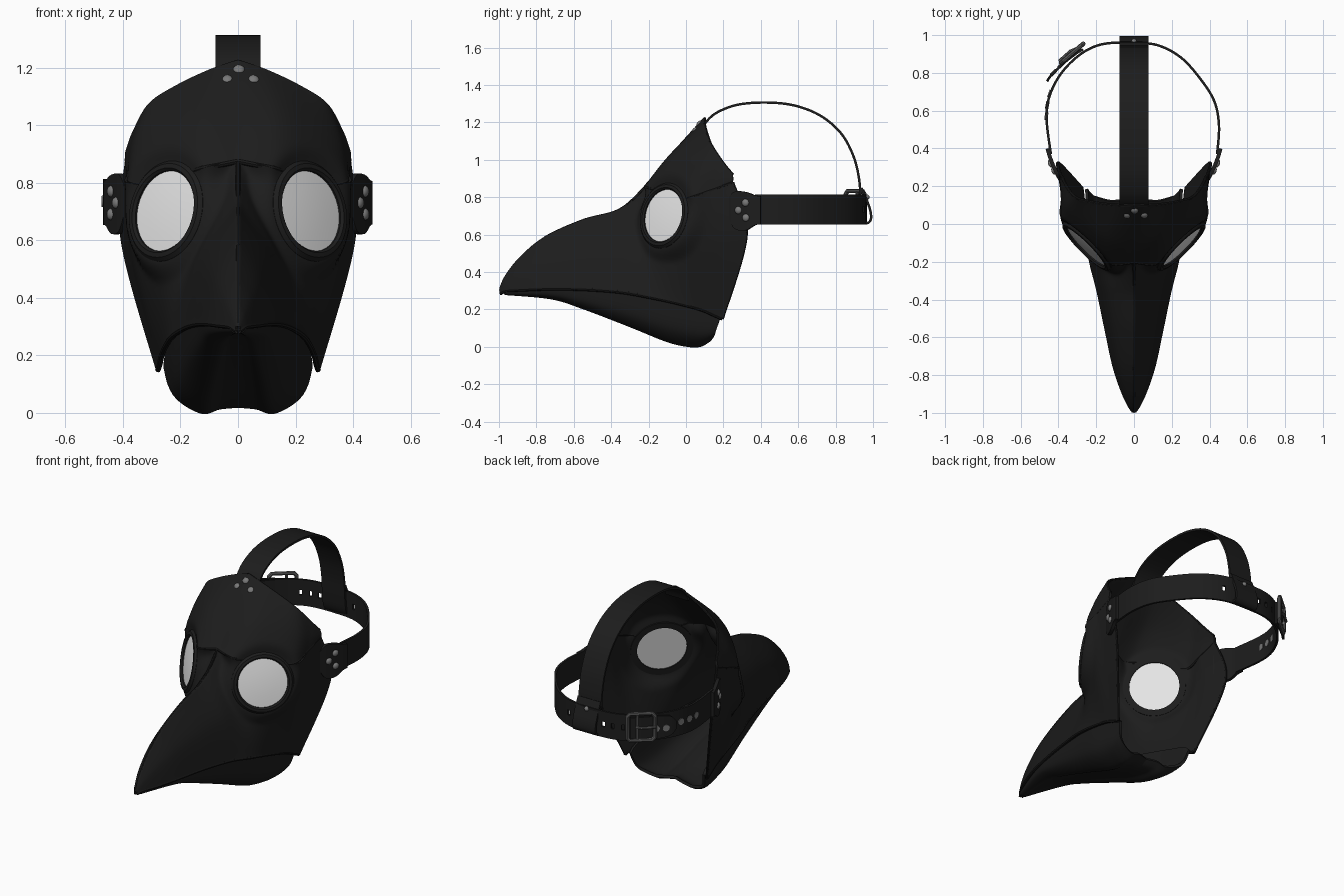
import bpy, bmesh, math
from mathutils import Vector as V

if "Cube" in bpy.data.objects:
    bpy.data.objects.remove(bpy.data.objects["Cube"])


def material(name, g):
    m = bpy.data.materials.new(name)
    m.diffuse_color = (g, g, g, 1)
    m.use_nodes = True
    m.node_tree.nodes["Principled BSDF"].inputs["Base Color"].default_value = m.diffuse_color
    return m


LEATHER = material("black_leather", 0.012)
TRIM = material("dark_trim", 0.010)
GLASS = material("pale_glass", 0.80)
RIVET = material("grey_metal", 0.19)
STEEL = material("dark_steel", 0.10)

EYE, EYE_N = V((0.245, -0.112, 0.70)), V((0.69, -0.69, 0.18)).normalized()


def spline(pts, t):
    """Smooth curve through points, t in 0..1."""
    n = len(pts) - 1
    i = min(int(t * n), n - 1)
    u = t * n - i
    a, b, c, d = (pts[min(max(k, 0), n)] for k in (i - 1, i, i + 1, i + 2))
    return (b * 2 + (c - a) * u + (a * 2 - b * 5 + c * 4 - d) * u * u
            + (b * 3 - a - c * 3 + d) * u ** 3) * 0.5


def samples(pts, n):
    return [spline(pts, k / n) for k in range(n + 1)]


def eye_radius(p):
    d = p - EYE
    h = d.dot(EYE_N)
    return (d - EYE_N * h).length, h


def flatten_eye(p):
    """Ease the shell onto the plane of the lens."""
    p = p.copy()
    if p.x <= 0.002:
        p.x = 0
        return p
    r, h = eye_radius(p)
    if r < 0.25 and abs(h) < 0.14:
        s = min(max((0.25 - r) / 0.08, 0), 1)
        p -= EYE_N * h * s * s * (3 - 2 * s)
    return p


def finish(name, bm, mat, mirror=False, thick=0):
    me = bpy.data.meshes.new(name)
    bm.to_mesh(me)
    bm.free()
    ob = bpy.data.objects.new(name, me)
    bpy.context.collection.objects.link(ob)
    me.materials.append(mat)
    if mirror:
        ob.modifiers.new("mirror", 'MIRROR').merge_threshold = 0.002
    if thick:
        s = ob.modifiers.new("solid", 'SOLIDIFY')
        s.thickness, s.offset = thick, 0
    return ob


def grid(rows):
    bm = bmesh.new()
    vs = [[bm.verts.new(p) for p in r] for r in rows]
    for a, b in zip(vs, vs[1:]):
        for j in range(len(a) - 1):
            bm.faces.new((a[j], b[j], b[j + 1], a[j + 1]))
    return bm


def loft(name, cols, nu, nv, eye_hole=False):
    rows = []
    for k in range(nu + 1):
        col = [spline([c[j] for c in cols], k / nu) for j in range(len(cols[0]))]
        rows.append([flatten_eye(p) if eye_hole else p for p in samples(col, nv)])
    bm = grid(rows)
    if eye_hole:
        gone = []
        for f in bm.faces:
            r, h = eye_radius(f.calc_center_median())
            if r < 0.157 and abs(h) < 0.1:
                gone.append(f)
        bmesh.ops.delete(bm, geom=gone, context='FACES')
    bmesh.ops.remove_doubles(bm, verts=bm.verts, dist=0.0005)
    return finish(name, bm, LEATHER, True, 0.016)


def lathe(name, profile, pos, normal, mat, mirror=False, n=24):
    q = V(normal).to_track_quat('Z', 'Y')
    rows = [[V(pos) + q @ V((r * math.cos(a), r * math.sin(a), h)) for r, h in profile]
            for a in (2 * math.pi * k / n for k in range(n + 1))]
    bm = grid(rows)
    bmesh.ops.remove_doubles(bm, verts=bm.verts, dist=0.0002)
    bmesh.ops.recalc_face_normals(bm, faces=bm.faces)
    return finish(name, bm, mat, mirror)


def ribbon(name, path, axis, mirror=False, n=60, thick=0.013, holes=()):
    """Strap along (x, y, z, width) points, wide along the axis, with punched holes."""
    ax = V(axis)
    rows = []
    for p in samples([V(p) for p in path], n):
        rows.append([p.to_3d() + ax * p.w * s for s in (-0.5, -0.43, -0.1, 0.1, 0.43, 0.5)])
    bm = grid(rows)
    gone = {min(bm.faces, key=lambda f: (f.calc_center_median() - V(h)).length) for h in holes}
    bmesh.ops.delete(bm, geom=list(gone), context='FACES')
    return finish(name, bm, LEATHER, mirror, thick)


def pipe(name, runs, r, mat, cyclic=False, both=False):
    cu = bpy.data.curves.new(name, 'CURVE')
    cu.dimensions, cu.bevel_depth, cu.bevel_resolution = '3D', r, 2
    for run in runs:
        for sx in ((1, -1) if both else (1,)):
            sp = cu.splines.new('POLY')
            sp.points.add(len(run) - 1)
            sp.use_cyclic_u = cyclic
            for q, p in zip(sp.points, run):
                q.co = (p[0] * sx, p[1], p[2], 1)
    cu.materials.append(mat)
    ob = bpy.data.objects.new(name, cu)
    bpy.context.collection.objects.link(ob)


# Beak and cheeks: columns run from the ridge or brow to the lower edge
beak = [(-0.992, 0.31, 0.003, 0.285), (-0.96, 0.38, 0.025, 0.30), (-0.88, 0.48, 0.062, 0.305),
        (-0.75, 0.585, 0.105, 0.31), (-0.55, 0.675, 0.148, 0.308), (-0.35, 0.735, 0.19, 0.293)]
face = [[V((0, y, zt)), V((0.68 * w, y, zb + 0.55 * (zt - zb))), V((w, y, zb))]
        for y, zt, w, zb in beak]
face += [[V(p) for p in c] for c in (
    ((0, -0.20, 0.875), (0.165, -0.215, 0.52), (0.228, -0.20, 0.267)),
    ((0.135, -0.205, 0.85), (0.25, -0.11, 0.54), (0.25, -0.05, 0.235)),
    ((0.365, 0.0, 0.80), (0.34, 0.06, 0.52), (0.265, 0.08, 0.20)),
    ((0.378, 0.14, 0.84), (0.372, 0.20, 0.56), (0.272, 0.15, 0.17)),
    ((0.385, 0.25, 0.88), (0.40, 0.323, 0.60), (0.278, 0.195, 0.15)))]
loft("beak_and_cheeks", face, 160, 40, True)

# Forehead: columns run from the brow seam to the upper rim
brow = [[V(p) for p in c] for c in (
    ((0, -0.20, 0.875), (0, -0.09, 1.01), (0, 0.10, 1.22)),
    ((0.135, -0.205, 0.85), (0.135, -0.075, 1.02), (0.10, 0.10, 1.185)),
    ((0.27, -0.105, 0.84), (0.25, 0.0, 1.0), (0.215, 0.115, 1.13)),
    ((0.365, 0.0, 0.80), (0.345, 0.08, 0.95), (0.305, 0.14, 1.07)),
    ((0.378, 0.14, 0.84), (0.373, 0.17, 0.91), (0.357, 0.20, 0.98)),
    ((0.385, 0.25, 0.88), (0.385, 0.253, 0.90), (0.38, 0.25, 0.92)))]
loft("forehead", brow, 80, 26, True)

# Lower jaw with two rounded lobes, open at the back
jaw = []
for y, w, zb, ze, k in ((-0.97, 0.02, 0.285, 0.30, 0), (-0.72, 0.11, 0.262, 0.315, 0),
                        (-0.55, 0.148, 0.21, 0.313, 0), (-0.30, 0.20, 0.115, 0.297, 0),
                        (-0.10, 0.24, 0.035, 0.26, 0), (0.02, 0.255, 0.008, 0.22, 0.03),
                        (0.08, 0.262, 0.01, 0.19, 0.07), (0.125, 0.265, 0.035, 0.16, 0.06)):
    h = ze - zb
    jaw.append([V((0, y - 0.02 * (k > 0), zb + 0.10 * h)), V((0.25 * w, y, zb + 0.07 * h)),
                V((0.50 * w, y, zb)), V((0.84 * w, y + 0.5 * k, zb + 0.32 * h)),
                V((0.95 * w, y + k, ze))])
loft("lower_jaw", jaw, 63, 28)

# Piped seams, interrupted at the lenses
runs = [[]]
for p in samples([c[0] for c in brow], 100):
    if eye_radius(p)[0] > 0.168:
        runs[-1].append(flatten_eye(p))
    elif runs[-1]:
        runs.append([])
pipe("brow_seam", [r for r in runs if len(r) > 1], 0.010, TRIM, both=True)
pipe("beak_lower_seam", [samples([c[2] for c in face], 80)], 0.010, TRIM, both=True)
pipe("beak_ridge_seam", [[V((0, min(p.y, -0.2), p.z)) for p in samples([c[0] for c in face[:7]], 50)]],
     0.007, TRIM)
pipe("forehead_rim", [samples([c[2] for c in brow], 50)], 0.008, TRIM, both=True)
pipe("cheek_back_rim", [samples(face[-1], 30)], 0.008, TRIM, both=True)

# Lenses and their leather rings
lathe("lens", [(0, 0.014), (0.08, 0.012), (0.146, 0.006), (0.146, -0.006), (0, -0.006)],
      EYE, EYE_N, GLASS, True, 48)
lathe("lens_ring", [(0.142, -0.014), (0.142, 0.014), (0.150, 0.023), (0.166, 0.021),
                    (0.178, 0.008), (0.178, -0.014), (0.142, -0.014)],
      EYE, EYE_N, LEATHER, True, 48)

# Side tabs and harness straps
UP = (0, 0, 1)
ribbon("side_tab", [(0.39, 0.235, 0.74, 0.12), (0.407, 0.265, 0.73, 0.20), (0.432, 0.32, 0.725, 0.205),
                    (0.45, 0.37, 0.73, 0.16), (0.458, 0.40, 0.73, 0.15)], UP, True, 24, 0.02)
HOLES = [(0.13, 0.945, 0.733), (-0.11, 0.96, 0.733), (-0.17, 0.95, 0.733), (-0.23, 0.93, 0.733)]
ribbon("back_strap", [(x, y, 0.733, 0.16) for x, y in (
    (0.44, 0.37), (0.45, 0.52), (0.425, 0.65), (0.35, 0.77), (0.25, 0.88), (0.13, 0.945), (0, 0.96),
    (-0.15, 0.955), (-0.25, 0.92), (-0.34, 0.85), (-0.41, 0.76), (-0.455, 0.65), (-0.462, 0.54),
    (-0.44, 0.37))], UP, n=90, holes=HOLES)
ribbon("strap_tail", [(-0.27, 0.925, 0.733, 0.14), (-0.31, 0.90, 0.735, 0.14),
                      (-0.38, 0.845, 0.74, 0.14), (-0.44, 0.785, 0.745, 0.12),
                      (-0.46, 0.755, 0.745, 0.05)], UP, n=24)
ribbon("top_strap", [(0, y, z, 0.155) for y, z in (
    (0.08, 1.15), (0.11, 1.205), (0.17, 1.255), (0.28, 1.295), (0.43, 1.306), (0.58, 1.29),
    (0.72, 1.235), (0.83, 1.14), (0.895, 1.02), (0.925, 0.90), (0.935, 0.78), (0.945, 0.70),
    (0.965, 0.662), (0.988, 0.68), (0.985, 0.73), (0.96, 0.80), (0.938, 0.85))], (1, 0, 0), n=100)

# Rivets
DOME = [(0.02, -0.008), (0.02, 0.003), (0.015, 0.009), (0.007, 0.012), (0, 0.013)]
for k, (y, z) in enumerate(((0.28, 0.73), (0.318, 0.77), (0.32, 0.69))):
    lathe(f"side_rivet_{k}", DOME, (0.424 + 0.45 * (y - 0.28), y, z), (1, -0.45, 0), RIVET, True, 16)
for k, (x, y, z) in enumerate(((0.003, 0.072, 1.193), (-0.036, 0.047, 1.157), (0.053, 0.048, 1.157))):
    lathe(f"forehead_rivet_{k}", DOME, (x, y, z), (0, -0.72, 0.69), RIVET, n=16)
lathe("loop_rivet", [(r * 0.7, h) for r, h in DOME], (0, 0.968, 0.80), (0, 0.9, 0.3), RIVET, n=16)

# Eyelets along the strap end and its tail
for k, (x, y, nx, ny) in enumerate(((-0.385, 0.842, -0.75, 0.7), (-0.425, 0.802, -0.75, 0.7),
                                    (-0.445, 0.69, -1, 0.35), (-0.459, 0.63, -1, 0.2),
                                    (-0.464, 0.57, -1, 0.1))):
    lathe(f"eyelet_{k}", [(0, -0.009), (0.02, -0.009), (0.02, 0.009), (0, 0.009)],
          (x, y, 0.735), (nx, ny, 0), RIVET, n=16)

# Buckle frame with bar and prong
C, T, N = V((-0.322, 0.898, 0.75)), V((0.76, 0.65, 0)), V((-0.65, 0.76, 0))


def at(u, v, d=0.0):
    return C + T * u + V((0, 0, v)) + N * d


pipe("buckle_frame", [[at(u, v, 0.008) for u, v in (
    (-0.078, -0.065), (-0.062, -0.082), (0.062, -0.082), (0.078, -0.065),
    (0.078, 0.065), (0.062, 0.082), (-0.062, 0.082), (-0.078, 0.065))]], 0.012, STEEL, True)
pipe("buckle_prong", [[at(0.03, 0, 0.012), at(0, 0, 0.022), at(-0.08, 0, 0.02)],
                      [at(0.02, -0.08, 0.006), at(0.02, 0.08, 0.006)]], 0.009, STEEL)

# Turn everything into plain meshes and shade smoothly
bpy.ops.object.select_all(action='SELECT')
bpy.context.view_layer.objects.active = bpy.context.selected_objects[0]
bpy.ops.object.convert(target='MESH')
bpy.ops.object.shade_smooth_by_angle(angle=math.radians(40))
